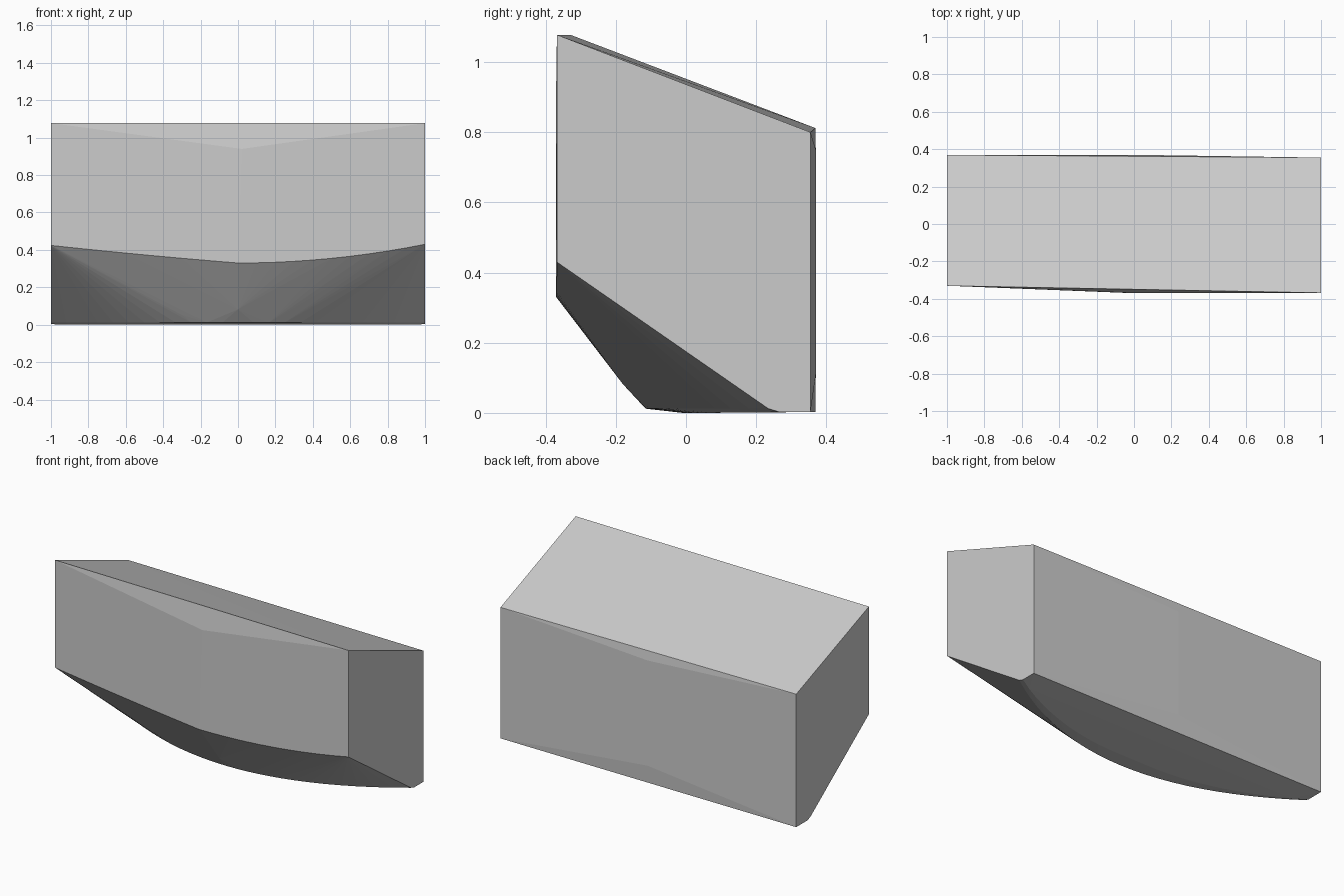
import bpy, bmesh

if "Cube" in bpy.data.objects:
    bpy.data.objects.remove(bpy.data.objects["Cube"])

bm = bmesh.new()

def add(*pts):
    for p in pts:
        bm.verts.new(p)

# End profiles: right end, then the slightly skewed left end
add(*[(1, y, z) for y, z in [(-.368, 1.078), (-.368, .43), (.235, .012),
                             (.265, .003), (.355, .003), (.355, .80)]])
add(*[(-1, y, z) for y, z in [(-.33, 1.078), (-.33, .424), (.235, .012),
                              (.265, .003), (.369, .003), (.369, .812)]])

# Shallow bulges in the middle of the front and back faces
add((.02, -.37, .94), (0, .37, .75), (0, .37, .11))

# Curved lower edge of the front face
for i in range(11):
    x = i / 10
    add((x, -.37 + .002 * x, .33 + .1 * x * x))
for i in range(1, 10):
    x = i / 10
    add((-x, -.37 + .04 * x, .33 + .08 * x + .014 * x * x))

# Bowed edge of the underside, and the flat sole behind it
n = 12
for i in range(-n + 1, n):
    x = i / n
    y = -.115 + .35 * x * x
    add((x, y, .012), (x, y + .11 - .08 * abs(x), .001 * (x * x)))
add((0, -.18, .082), (.3, -.12, .052), (-.3, -.12, .052))

# Wrap everything in a faceted convex block
res = bmesh.ops.convex_hull(bm, input=bm.verts[:])
junk = {g for g in res["geom_interior"] + res["geom_unused"]
        if isinstance(g, bmesh.types.BMVert)}
bmesh.ops.delete(bm, geom=list(junk), context='VERTS')
bmesh.ops.recalc_face_normals(bm, faces=bm.faces[:])

mesh = bpy.data.meshes.new("wedge_block")
bm.to_mesh(mesh)
bm.free()
block = bpy.data.objects.new("wedge_block", mesh)
bpy.context.collection.objects.link(block)
